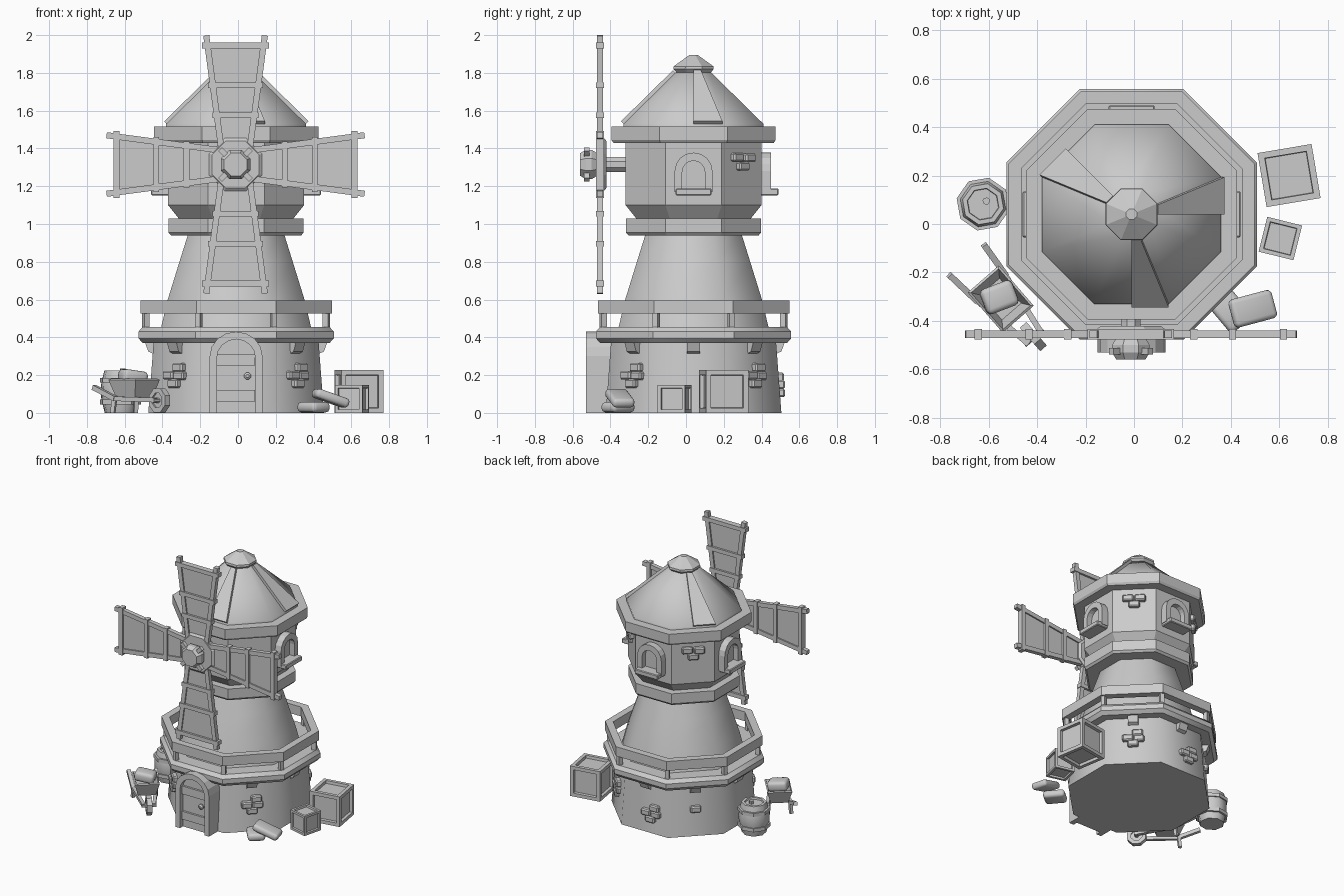
import bpy, bmesh
from math import pi, sin, cos, tan, radians
from mathutils import Matrix, Vector

if "Cube" in bpy.data.objects:
    bpy.data.objects.remove(bpy.data.objects["Cube"])

T = Matrix.Translation
def R(deg, axis='Z'):
    return Matrix.Rotation(radians(deg), 4, axis)
AXIS = T((-0.01, 0.04, 0))          # tower centre line

def side(az):
    """Frame of a tower face: local x points outwards, y sideways."""
    return AXIS @ R(az)

def mesh(name, verts, faces, M=Matrix(), smooth=None, bevel=0, seg=1):
    me = bpy.data.meshes.new(name)
    me.from_pydata([tuple(v) for v in verts], [], faces)
    bm = bmesh.new()
    bm.from_mesh(me)
    bmesh.ops.recalc_face_normals(bm, faces=bm.faces)
    if bevel:
        bmesh.ops.bevel(bm, geom=bm.edges[:], offset=bevel, segments=seg, profile=0.5, affect='EDGES')
    bm.to_mesh(me)
    bm.free()
    ob = bpy.data.objects.new(name, me)
    bpy.context.collection.objects.link(ob)
    ob.matrix_world = M
    if smooth:
        bpy.ops.object.select_all(action='DESELECT')
        ob.select_set(True)
        bpy.context.view_layer.objects.active = ob
        bpy.ops.object.shade_smooth_by_angle(angle=radians(smooth))
    return ob

def prism(name, pts, x0, x1, M, **kw):
    """Extrude a (y, z) outline along x."""
    n = len(pts)
    v = [(x0, y, z) for y, z in pts] + [(x1, y, z) for y, z in pts]
    f = [tuple(range(n)), tuple(range(n, 2 * n))]
    f += [(i, (i + 1) % n, n + (i + 1) % n, n + i) for i in range(n)]
    return mesh(name, v, f, M, **kw)

def lathe(name, prof, M=AXIS, n=8, ring=False, **kw):
    """Turn (apothem, z) points into an n-sided solid or closed ring."""
    k, m = 1 / cos(pi / n), len(prof)
    v = [(a * k * cos((i + .5) * 2 * pi / n), a * k * sin((i + .5) * 2 * pi / n), z)
         for a, z in prof for i in range(n)]
    f = [(j * n + i, j * n + (i + 1) % n, (j + 1) % m * n + (i + 1) % n, (j + 1) % m * n + i)
         for j in range(m if ring else m - 1) for i in range(n)]
    if not ring:
        f += [tuple(range(n)), tuple(range((m - 1) * n, m * n))]
    return mesh(name, v, f, M, **kw)

def box(name, size, loc=(0, 0, 0), M=Matrix(), **kw):
    y, z = size[1] / 2, size[2] / 2
    return prism(name, [(-y, -z), (y, -z), (y, z), (-y, z)], -size[0] / 2, size[0] / 2, M @ T(loc), **kw)

def beam(name, p, q, w, M=Matrix(), **kw):
    p, q = Vector(p), Vector(q)
    d = q - p
    rot = d.to_track_quat('X', 'Z').to_matrix().to_4x4()
    return box(name, (d.length, w, w), M=M @ T((p + q) / 2) @ rot, **kw)

def arch(w, z0, zs, zt, n=8):
    """Arched outline: half width, bottom, spring and top heights."""
    return [(-w, z0)] + [(-w * cos(pi * i / n), zs + (zt - zs) * sin(pi * i / n)) for i in range(n + 1)] + [(w, z0)]

def bricks(name, az, x, z, spots):
    for i, (y, dz) in enumerate(spots):
        box(f"{name}_{i}", (0.07, 0.075, 0.046), (x - 0.012 + 0.006 * (i % 2), y, z + dz), side(az), bevel=0.008)

# Tower body
lathe("base_wall", [(.465, 0), (.45, .2), (.435, .40)], smooth=60)
lathe("deck", [(.30, .37), (.495, .37), (.517, .395), (.517, .43), (.495, .455), (.30, .455)], smooth=40)
lathe("middle_tower", [(.40, .44), (.362, .60), (.30, .80), (.25, .96)], smooth=60)
lathe("collar", [(.345, .94), (.358, .955), (.358, 1.03), (.29, 1.03)])
lathe("upper_wall", [(.30, 1.025), (.36, 1.10), (.36, 1.45)])
lathe("eave", [(.36, 1.43), (.425, 1.43), (.435, 1.445), (.435, 1.515), (.36, 1.515)])
lathe("roof", [(.37, 1.505), (.37, 1.53), (.085, 1.81)], smooth=50)
lathe("roof_cap", [(.075, 1.785), (.107, 1.82), (.105, 1.835), (.022, 1.895)])

# Loose roof planks, each covering half of a roof side
t = tan(pi / 8)
for az in (0, 135, 270):
    low = [(a, y * a * t, z) for a, z in ((.37, 1.53), (.095, 1.80)) for y in (0, 1)]
    v = low + [(x + .014, y, z + .014) for x, y, z in low]
    mesh("roof_plank", v, [(0, 1, 3, 2), (4, 5, 7, 6), (0, 1, 5, 4), (2, 3, 7, 6), (0, 2, 6, 4), (1, 3, 7, 5)], side(az))

# Railing, posts and brackets
lathe("railing", [(.455, .525), (.507, .525), (.507, .595), (.455, .595)], ring=True)
for i in range(8):
    box("railing_post", (.03, .03, .09), (.478 / cos(pi / 8), 0, .488), side(i * 45 + 22.5))
    if i != 6:
        v = [(x, y, z) for y in (-.035, .035) for x, z in ((.42, .305), (.465, .325), (.485, .38), (.42, .38))]
        mesh("deck_bracket", v, [(0, 1, 2, 3), (4, 5, 6, 7)] + [(j, (j + 1) % 4, 4 + (j + 1) % 4, 4 + j) for j in range(4)], side(i * 45))

# Door
D = side(-90)
prism("door_frame", arch(.14, 0, .30, .43) + arch(.102, 0, .29, .39)[::-1], .40, .57, D)
prism("door", arch(.105, 0, .29, .395), .42, .535, D)
for z in (.09, .28):
    box("door_strap", (.02, .20, .06), (.54, 0, z), D)
lathe("door_knob", [(.010, 0), (.018, .008), (.018, .018), (.008, .026)], D @ T((.535, .06, .195)) @ R(90, 'Y'))

# Windows on the right, back and left
for az in (0, 90, 180):
    W = side(az)
    prism("window_frame", arch(.10, 1.17, 1.28, 1.378) + arch(.06, 1.17, 1.275, 1.335)[::-1], .34, .41, W)
    prism("window_pane", arch(.065, 1.17, 1.275, 1.34), .34, .37, W)
    box("window_sill", (.11, .19, .036), (.395, 0, 1.17), W, bevel=.005)

# Exposed bricks
cross = [(.03, .04), (-.035, 0), (.04, -.004), (.0, -.044)]
for az, y in ((225, 0), (315, 0), (45, 0), (90, .05)):
    bricks("base_bricks", az, .455, .20 if az != 90 else .15, [(a + y, b) for a, b in cross])
bricks("base_brick", 135, .455, .20, [(0, 0)])
for az in (45, 135):
    bricks("upper_bricks", az, .365, 1.33, [(-.042, .024), (.042, .02), (0, -.025)])

# Sails and hub
H = T((-.013, 0, 1.315))
FRONT = R(90, 'X')                   # local z faces the front
lathe("axle", [(.04, 0), (.04, .16)], H @ T((0, -.29, 0)) @ FRONT)
lathe("hub_disc", [(.125, 0), (.14, .012), (.14, .04), (.125, .052)], H @ T((0, -.422, 0)) @ FRONT)
lathe("hub_nose", [(.06, 0), (.078, .03), (.078, .06), (.06, .09)], H @ T((0, -.47, 0)) @ FRONT)
for k in range(4):
    B = H @ T((0, -.455, 0)) @ R(90 * k, 'Y')
    P = B @ R(45, 'Y')
    beam("hub_peg", (0, -.07, .06), (0, -.07, .115), .028, P)
    v = [(x, y, z) for y in (-.006, .006) for x, z in ((-.08, .10), (.08, .10), (.145, .63), (-.145, .63))]
    mesh("sail_panel", v, [(0, 1, 2, 3), (4, 5, 6, 7)] + [(j, (j + 1) % 4, 4 + (j + 1) % 4, 4 + j) for j in range(4)], B)
    for s in (-1, 1):
        beam("sail_rail", (s * .075, 0, .08), (s * .155, 0, .683), .032, B)
    for r, w in ((.26, .122), (.42, .145), (.63, .178)):
        box("sail_crossbar", (2 * w, .042, .03), (0, 0, r), B)

# Crates with sunken panels
for name, loc, s, rot in (("big_crate", (.64, .20), .226, 9.5), ("small_crate", (.604, -.06), .148, -14)):
    ob = box(name, (s, s, s), (loc[0], loc[1], s / 2), Matrix())
    ob.matrix_world = T((loc[0], loc[1], s / 2)) @ R(rot)
    bm = bmesh.new()
    bm.from_mesh(ob.data)
    faces = bm.faces[:]
    bmesh.ops.inset_individual(bm, faces=faces, thickness=s * .16)
    bmesh.ops.inset_individual(bm, faces=faces, thickness=.003, depth=-s * .09)
    bm.to_mesh(ob.data)
    bm.free()

# Barrel
K = T((-.623, .082, 0)) @ R(10)
lathe("barrel", [(.078, 0), (.095, .07), (.098, .115), (.095, .16), (.08, .225), (.062, .225), (.06, .212)], K, smooth=50)
for z in (.045, .16):
    lathe("barrel_hoop", [(.085, z), (.103, z), (.103, z + .026), (.085, z + .026)], K, ring=True)
lathe("barrel_plug", [(.014, .205), (.014, .235)], K @ T((.015, .01, 0)))

# Sacks beside the door
box("leaning_sack", (.19, .12, .05), M=T((.49, -.35, .078)) @ R(15) @ R(19, 'Y'), bevel=.02, seg=3, smooth=60)
box("flat_sack", (.15, .12, .055), M=T((.40, -.36, .03)) @ R(-50), bevel=.022, seg=3, smooth=60)

# Wheelbarrow, local x towards its wheel
C = T((-.55, -.31, 0)) @ R(-49)
for s in (-1, 1):
    beam("barrow_handle", (-.215, s * .095, .135), (-.06, s * .08, .075), .026, C)
    beam("barrow_rail", (-.07, s * .08, .075), (.215, s * .035, .068), .024, C)
    beam("barrow_leg", (-.07, s * .075, .085), (-.08, s * .08, 0), .022, C)
v = [(x, y, z) for x, y, z in
     [(-.075, -.06, .08), (.075, -.06, .08), (.075, .06, .08), (-.075, .06, .08),
      (-.11, -.085, .175), (.11, -.085, .175), (.11, .085, .175), (-.11, .085, .175)]]
tray = mesh("barrow_tray", v, [(0, 1, 2, 3)] + [(j, (j + 1) % 4, 4 + (j + 1) % 4, 4 + j) for j in range(4)], C)
sol = tray.modifiers.new("thickness", 'SOLIDIFY')
sol.thickness = .015
box("barrow_sack", (.14, .11, .07), M=C @ T((-.01, 0, .19)) @ R(70) @ R(8, 'Y'), bevel=.022, seg=3, smooth=60)
WH = C @ T((.205, 0, .066)) @ R(90, 'X')
lathe("barrow_wheel", [(.038, -.018), (.064, -.018), (.064, .018), (.038, .018)], WH, ring=True)
lathe("barrow_wheel_disc", [(.042, -.008), (.042, .008)], WH)
lathe("barrow_wheel_axle", [(.013, -.05), (.013, .05)], WH)
